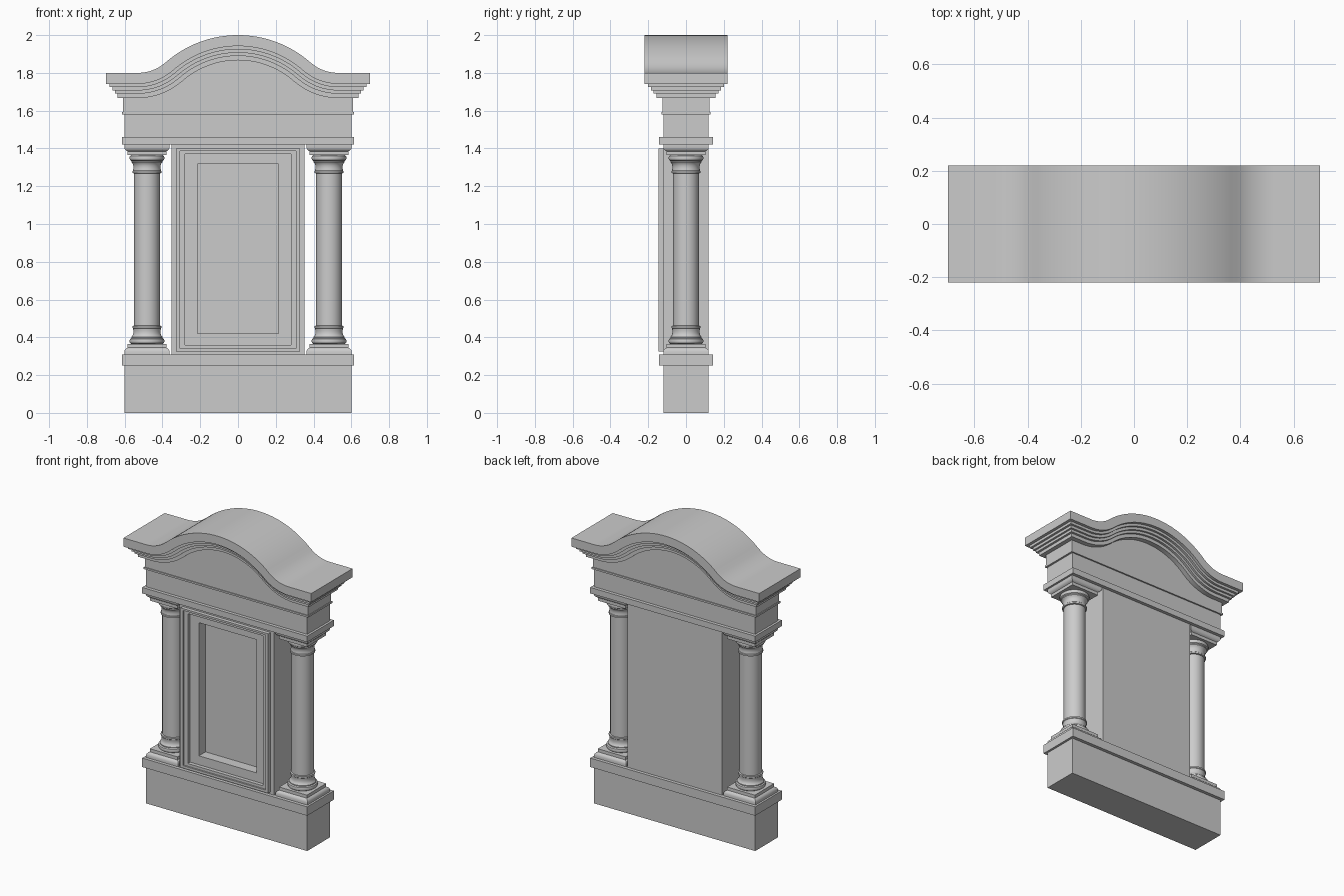
import bpy, bmesh, math

if "Cube" in bpy.data.objects:
    bpy.data.objects.remove(bpy.data.objects["Cube"])


def make(name, bm, smooth=False):
    bmesh.ops.recalc_face_normals(bm, faces=bm.faces)
    me = bpy.data.meshes.new(name)
    bm.to_mesh(me)
    bm.free()
    ob = bpy.data.objects.new(name, me)
    bpy.context.collection.objects.link(ob)
    if smooth:
        bpy.ops.object.select_all(action='DESELECT')
        ob.select_set(True)
        bpy.context.view_layer.objects.active = ob
        bpy.ops.object.shade_smooth_by_angle(angle=math.radians(35))
    return ob


def loft(name, rings, smooth=False):
    """Closed solid skinned through rings of equal point count."""
    bm = bmesh.new()
    loops = [[bm.verts.new(p) for p in r] for r in rings]
    n = len(loops[0])
    for a, b in zip(loops, loops[1:]):
        for i in range(n):
            j = (i + 1) % n
            bm.faces.new((a[i], a[j], b[j], b[i]))
    bm.faces.new(loops[0])
    bm.faces.new(loops[-1])
    return make(name, bm, smooth)


def box(name, hx, hy, z0, z1):
    return loft(name, [[(-hx, -hy, z), (hx, -hy, z), (hx, hy, z), (-hx, hy, z)]
                       for z in (z0, z1)])


def turned(name, x, profile, sides):
    """Profile of (half width, z) turned about a vertical axis; 4 sides gives square mouldings."""
    k = math.sqrt(2) if sides == 4 else 1
    off = math.pi / 4 if sides == 4 else 0
    rings = [[(x + r * k * math.cos(off + math.tau * i / sides),
               r * k * math.sin(off + math.tau * i / sides), z) for i in range(sides)]
             for r, z in profile]
    return loft(name, rings, True)


# Base and entablature courses
box("base", 0.60, 0.12, 0, 0.25)
box("base_cap", 0.615, 0.142, 0.25, 0.31)
box("architrave", 0.615, 0.142, 1.42, 1.46)
box("frieze", 0.60, 0.12, 1.46, 1.58)
box("frieze_fillet", 0.613, 0.13, 1.58, 1.592)

# Central body with stepped frame and recessed panel: (half width, z low, z high, y)
steps = [(0.353, 0.31, 1.42, 0.12), (0.353, 0.31, 1.42, -0.12),
         (0.327, 0.325, 1.40, -0.12), (0.327, 0.325, 1.40, -0.145),
         (0.308, 0.342, 1.387, -0.145), (0.308, 0.342, 1.387, -0.135),
         (0.28, 0.36, 1.37, -0.135), (0.28, 0.36, 1.37, -0.11),
         (0.214, 0.42, 1.317, -0.11), (0.214, 0.42, 1.317, -0.04)]
loft("panelled_body", [[(-w, y, a), (w, y, a), (w, y, b), (-w, y, b)] for w, a, b, y in steps])

# Columns: the base mouldings are repeated upside down as the capital
Z0, Z1, CX = 0.31, 1.42, 0.482
square = [(0.12, 0), (0.12, 0.015), (0.117, 0.024), (0.11, 0.031), (0.103, 0.035),
          (0.103, 0.056)]
turning = [(0.083, 0.055), (0.09, 0.06), (0.093, 0.07), (0.09, 0.081), (0.083, 0.086),
           (0.083, 0.092), (0.076, 0.1), (0.072, 0.112), (0.072, 0.125), (0.074, 0.137),
           (0.077, 0.14), (0.077, 0.15), (0.068, 0.152)]
for side, x in (("left", -CX), ("right", CX)):
    turned(side + "_plinth", x, [(r, Z0 + h) for r, h in square], 4)
    turned(side + "_abacus", x, [(r, Z1 - h) for r, h in square], 4)
    turned(side + "_column", x, [(r, Z0 + h) for r, h in turning]
           + [(r, Z1 - h) for r, h in reversed(turning)], 48)

# Arched cornice: an arc crowning two reverse fillets, offset downward along its normal
R, r, FX, N = 0.58, 0.22, 0.53, 16
T = math.asin(FX / (R + r))


def curve(d, hx):
    half = [((R - d) * math.sin(T * i / N), 2 - R + (R - d) * math.cos(T * i / N))
            for i in range(N + 1)]
    half += [(FX - (r + d) * math.sin(T * (1 - i / N)),
              1.8 + r - (r + d) * math.cos(T * (1 - i / N))) for i in range(1, N + 1)]
    half.append((hx, 1.8 - d))
    return [(-x, z) for x, z in reversed(half[1:])] + half


def arched(name, hx, hy, top, bottom):
    outline = top + bottom[::-1]
    loft(name, [[(x, y, z) for x, z in outline] for y in (-hy, hy)], True)


layers = [("crown", 0, 0.058, 0.095), ("upper", 0.058, 0.075, 0.075),
          ("middle", 0.075, 0.093, 0.06), ("lower", 0.093, 0.11, 0.047),
          ("bed", 0.11, 0.133, 0.032)]
for name, d0, d1, out in layers:
    hx = 0.605 + out
    arched("cornice_" + name, hx, 0.125 + out, curve(d0, hx), curve(d1, hx))

# Tympanum below the arch
arched("tympanum", 0.608, 0.124, curve(0.13, 0.608),
       [(x, 1.592) for x, z in curve(0.13, 0.608)])
